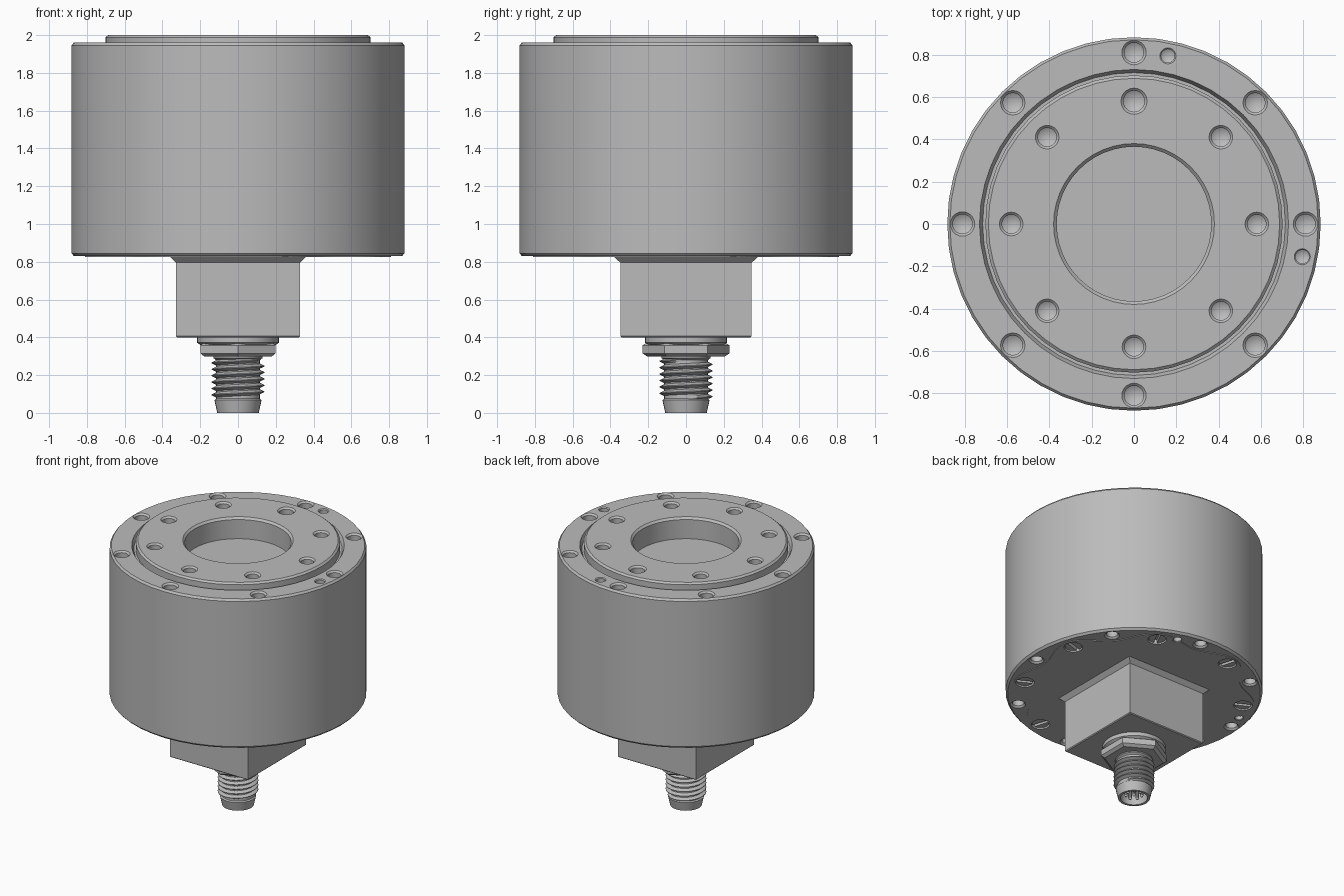
import bpy, bmesh
from math import sin, cos, pi, radians
from mathutils import Matrix, Vector

default = bpy.data.objects.get("Cube")
if default:
    bpy.data.objects.remove(default, do_unlink=True)

grey = bpy.data.materials.new("machined grey")
grey.use_nodes = True
colour = (0.5, 0.5, 0.5, 1)
grey.diffuse_color = colour
grey.node_tree.nodes["Principled BSDF"].inputs["Base Color"].default_value = colour


def finish(bm, name):
    bmesh.ops.recalc_face_normals(bm, faces=bm.faces)
    mesh = bpy.data.meshes.new(name)
    bm.to_mesh(mesh)
    bm.free()
    mesh.materials.append(grey)
    obj = bpy.data.objects.new(name, mesh)
    bpy.context.collection.objects.link(obj)
    return obj


def activate(obj):
    bpy.ops.object.select_all(action='DESELECT')
    obj.select_set(True)
    bpy.context.view_layer.objects.active = obj


def smooth(obj):
    activate(obj)
    bpy.ops.object.shade_smooth_by_angle(angle=radians(30))


def lathe(bm, profile, sides, centre=(0, 0), turn=0.0):
    """Revolve (radius, z) points; a zero radius closes onto the axis."""
    rings = []
    for r, z in profile:
        n = 1 if r == 0 else sides
        rings.append([bm.verts.new((centre[0] + r * cos(turn + 2 * pi * i / sides),
                                    centre[1] + r * sin(turn + 2 * pi * i / sides), z))
                      for i in range(n)])
    for a, b in zip(rings, rings[1:]):
        for i in range(sides):
            j = (i + 1) % sides
            quad = [a[i % len(a)], a[j % len(a)], b[j % len(b)], b[i % len(b)]]
            bm.faces.new(list(dict.fromkeys(quad)))


def prism(bm, outline, z0, z1):
    face = bm.faces.new([bm.verts.new((x, y, z0)) for x, y in outline])
    out = bmesh.ops.extrude_face_region(bm, geom=[face])["geom"]
    bmesh.ops.translate(bm, vec=(0, 0, z1 - z0),
                        verts=[v for v in out if isinstance(v, bmesh.types.BMVert)])


def polar(r, degrees):
    return r * cos(radians(degrees)), r * sin(radians(degrees))


def drill(bm, centre, r, face_z, up, depth=0.12, sink=0.012):
    """Closed cutter for a countersunk hole with a conical end."""
    steps = [(0, 0.02), (r + sink, 0.02), (r + sink, 0), (r, -sink),
             (r, -depth), (0, -depth - r * 0.6)]
    lathe(bm, [(q, face_z + up * h) for q, h in steps], 20, centre)


def cut(obj, cutter):
    activate(obj)
    mod = obj.modifiers.new("holes", 'BOOLEAN')
    mod.operation, mod.solver, mod.object = 'DIFFERENCE', 'EXACT', cutter
    bpy.ops.object.modifier_apply(modifier=mod.name)


TOP, FLANGE, BASE, COVER = 2.0, 1.96, 0.83, 0.825
SCREWS = [17 + 45 * k for k in range(8)]

# Main drum with raised centre disc, ring groove and central recess
bm = bmesh.new()
lathe(bm, [(0, 1.84), (0.365, 1.84), (0.365, 1.985), (0.38, TOP), (0.688, TOP),
           (0.702, 1.988), (0.702, 1.93), (0.715, 1.93), (0.73, FLANGE),
           (0.87, FLANGE), (0.882, 1.945), (0.882, 0.845), (0.868, BASE), (0, BASE)], 48)
body = finish(bm, "drum_body")

# Thin cover plate with a scalloped edge
bm = bmesh.new()
outline = []
for i in range(144):
    angle = 2.5 * i
    outline.append(polar(0.79 + 0.05 * cos(radians(8 * (angle - SCREWS[0]))), angle))
prism(bm, outline, COVER, BASE + 0.002)
cover = finish(bm, "bottom_cover")

# Drilled holes in both faces and pockets for the screws
bm = bmesh.new()
for k in range(8):
    drill(bm, polar(0.81, 45 * k), 0.046, FLANGE, 1)
    drill(bm, polar(0.58, 45 * k), 0.05 if k == 2 else 0.044, TOP, 1)
    drill(bm, polar(0.81, 45 * k - 5.7), 0.04, BASE, -1)
for angle in (78.6, -11):
    drill(bm, polar(0.81, angle), 0.032, FLANGE, 1, sink=0.006)
for angle in (72, 165):
    drill(bm, polar(0.795, angle), 0.028, BASE, -1, sink=0.004)
for angle in SCREWS:
    lathe(bm, [(0, 0.8), (0.064, 0.8), (0.064, 0.86), (0, 0.86)], 20, polar(0.765, angle))
cutter = finish(bm, "hole_cutter")
cutter.hide_render = True
for part in (body, cover):
    cut(part, cutter)
bpy.data.objects.remove(cutter, do_unlink=True)
smooth(body)

# Slotted screw heads, each made of two half discs
bm = bmesh.new()
for angle in SCREWS:
    cx, cy = polar(0.765, angle)
    for side in (0, 180):
        half = [polar(0.058, angle + side + 12 + 156 * i / 10) for i in range(11)]
        prism(bm, [(cx + x, cy + y) for x, y in half], 0.832, 0.865)
finish(bm, "slotted_screws")

# Rectangular connector block with a flared top
bm = bmesh.new()
rings = []
for grow, z in ((-0.006, 0.4), (0, 0.406), (0, 0.795), (0.036, BASE)):
    x, y = 0.328 + grow, 0.348 + grow
    rings.append([bm.verts.new((sx * x, sy * y, z))
                  for sx, sy in ((-1, -1), (1, -1), (1, 1), (-1, 1))])
for a, b in zip(rings, rings[1:]):
    for i in range(4):
        bm.faces.new((a[i], a[i - 1], b[i - 1], b[i]))
bm.faces.new(rings[0])
bm.faces.new(rings[-1])
finish(bm, "connector_block")

# Washer and hexagonal nut
bm = bmesh.new()
lathe(bm, [(0, 0.405), (0.218, 0.405), (0.218, 0.372), (0.2, 0.36), (0, 0.36)], 32)
smooth(finish(bm, "washer"))
bm = bmesh.new()
lathe(bm, [(0, 0.37), (0.21, 0.37), (0.23, 0.358), (0.23, 0.315), (0.205, 0.298),
           (0, 0.298)], 6, turn=pi / 2)
finish(bm, "hex_nut")

# Hollow threaded barrel with a tapered tip
bm = bmesh.new()
lathe(bm, [(0, 0.31), (0.13, 0.31), (0.13, 0.29), (0.116, 0.28), (0.116, 0.075),
           (0.125, 0.068), (0.11, 0), (0.092, 0), (0.092, 0.11), (0, 0.11)], 32)
smooth(finish(bm, "connector_barrel"))

# Helical thread ridge
bm = bmesh.new()
turns, per_turn, pitch = 6, 24, 0.034
previous = None
for i in range(turns * per_turn + 1):
    a, z = 2 * pi * i / per_turn, 0.078 + pitch * i / per_turn
    end = min(1, i / 6, (turns * per_turn - i) / 6)
    section = [bm.verts.new((r * cos(a), r * sin(a), z + h * pitch))
               for r, h in ((0.113, -0.45), (0.115 + 0.025 * end, -0.06),
                            (0.115 + 0.025 * end, 0.06), (0.113, 0.45))]
    if previous:
        for k in range(4):
            bm.faces.new((previous[k - 1], previous[k], section[k], section[k - 1]))
    else:
        bm.faces.new(section)
    previous = section
bm.faces.new(previous)
smooth(finish(bm, "thread"))

# Contact pins inside the barrel
bm = bmesh.new()
for k in range(8):
    place = (0, 0) if k == 7 else polar(0.055, 360 * k / 7)
    lathe(bm, [(0, 0.115), (0.011, 0.115), (0.011, 0.025), (0.005, 0.015), (0, 0.015)],
          10, place)
smooth(finish(bm, "contact_pins"))
